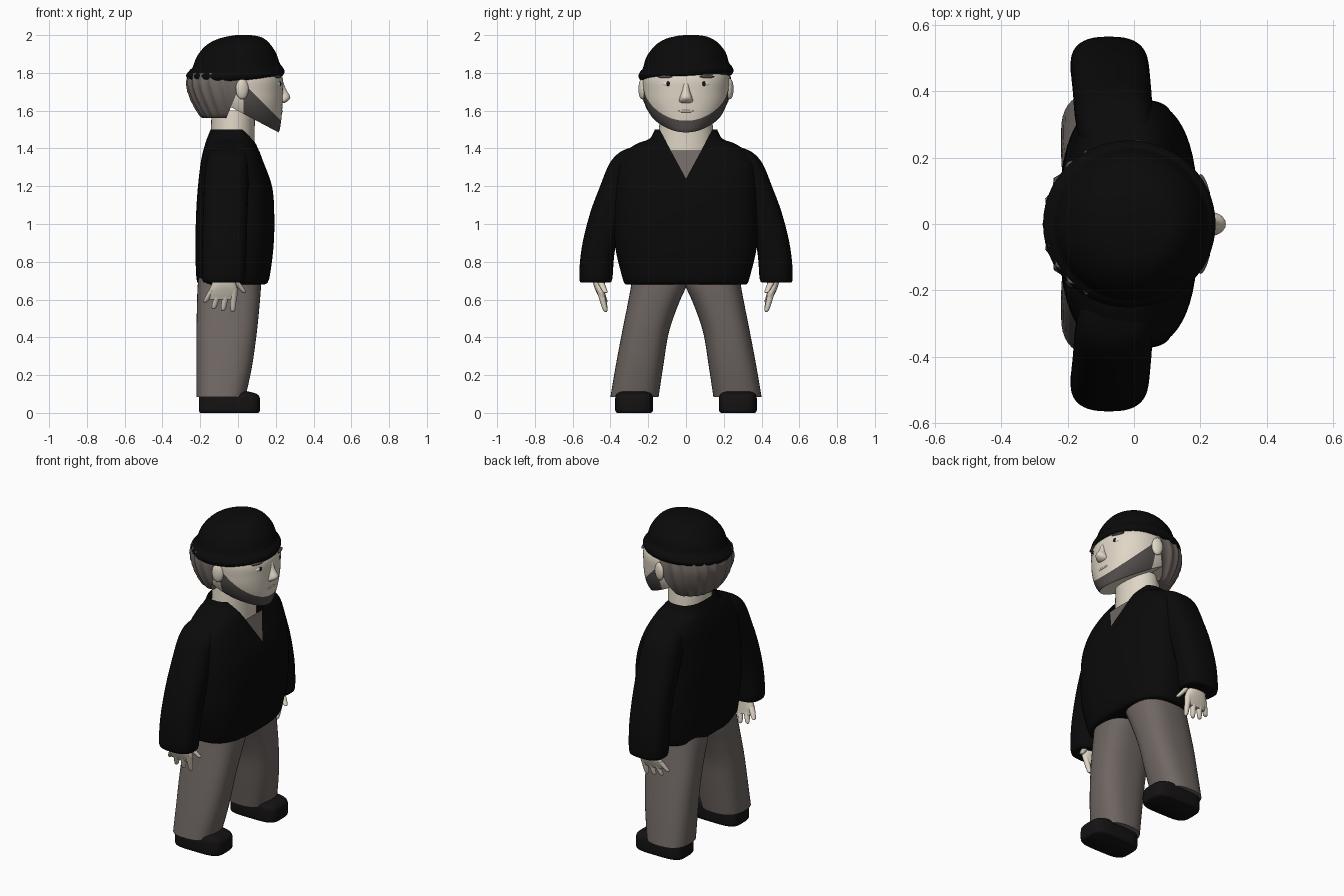
import bpy, bmesh, math
from mathutils import Vector, Matrix

cube = bpy.data.objects.get("Cube")
if cube:
    bpy.data.objects.remove(cube, do_unlink=True)


def material(name, *rgb):
    mat = bpy.data.materials.new(name)
    mat.use_nodes = True
    color = (*rgb, 1)
    mat.diffuse_color = color
    bsdf = mat.node_tree.nodes["Principled BSDF"]
    bsdf.inputs["Base Color"].default_value = color
    bsdf.inputs["Roughness"].default_value = .8
    return mat


SKIN = material("skin", .74, .67, .56)
BLACK = material("black wool", .003, .003, .003)
LEATHER = material("shoe leather", .007, .006, .006)
CLOTH = material("grey trousers", .16, .135, .125)
HAIR = material("grey hair", .16, .135, .12)
BEARD = material("dark grey beard", .085, .075, .073)
WHITE = material("eye white", .8, .78, .74)
DARK = material("dark iris", .01, .008, .007)
LIPS = material("lips", .6, .49, .42)


def spline(rings, steps):
    """Smoothly interpolate a list of rings (Catmull-Rom)."""
    pts = [Vector(r) for r in rings]
    pts = [pts[0]] + pts + [pts[-1]]
    out = []
    for a, b, c, d in zip(pts, pts[1:], pts[2:], pts[3:]):
        for i in range(steps):
            t = i / steps
            out.append(b + (c - a) * t / 2 + (a * 2 - b * 5 + c * 4 - d) * t**2 / 2
                       + (b * 3 - a - c * 3 + d) * t**3 / 2)
    return out + [pts[-1]]


def loft(rings, n=40, power=2.0, steps=4, caps=True, ridge=None, tilt=(0, 0), side=1):
    """Stack superellipse rings given as (z, x0, x1, y0, y1) or (z, x0, x1, half_width)."""
    rings = [r if len(r) == 5 else (*r[:3], -r[3], r[3]) for r in rings]
    bm = bmesh.new()
    loops = []
    for z, x0, x1, y0, y1 in spline(rings, steps):
        loop = []
        for i in range(n):
            a = math.tau * i / n
            c, s = math.cos(a), math.sin(a)
            k = ridge(a, z) if ridge else 1
            x = (x0 + x1) / 2 + k * (x1 - x0) / 2 * math.copysign(abs(c) ** (2 / power), c)
            y = (y0 + y1) / 2 + k * (y1 - y0) / 2 * math.copysign(abs(s) ** (2 / power), s)
            loop.append(bm.verts.new((x, y * side, z + tilt[0] * x + tilt[1] * y)))
        loops.append(loop)
    for lo, hi in zip(loops, loops[1:]):
        for i in range(n):
            j = (i + 1) % n
            bm.faces.new((lo[i], lo[j], hi[j], hi[i]))
    if caps:
        bm.faces.new(loops[0])
        bm.faces.new(loops[-1])
    return bm


def cut(bm, point, normal, clear=False):
    """Slice along a plane; optionally drop the part behind it."""
    geom = bm.verts[:] + bm.edges[:] + bm.faces[:]
    bmesh.ops.bisect_plane(bm, geom=geom, plane_co=point, plane_no=normal, clear_inner=clear)
    if clear:
        bmesh.ops.holes_fill(bm, edges=[e for e in bm.edges if e.is_boundary])


def finish(name, bm, *mats, angle=45):
    bmesh.ops.recalc_face_normals(bm, faces=bm.faces[:])
    mesh = bpy.data.meshes.new(name)
    bm.to_mesh(mesh)
    bm.free()
    for mat in mats:
        mesh.materials.append(mat)
    mesh.shade_smooth()
    mesh.set_sharp_from_angle(angle=math.radians(angle))
    obj = bpy.data.objects.new(name, mesh)
    bpy.context.collection.objects.link(obj)
    return obj


def ball(name, mat, center, size, turn=0):
    bm = bmesh.new()
    bmesh.ops.create_uvsphere(bm, u_segments=20, v_segments=12, radius=1)
    bm.transform(Matrix.Translation(center) @ Matrix.Rotation(turn, 4, "Z")
                 @ Matrix.Diagonal((*size, 1)))
    return finish(name, bm, mat)


# Sweater body with a V neck showing the undershirt
torso = loft([(.68, -.2, .14, .32), (.71, -.22, .165, .335), (.88, -.225, .188, .375),
              (1.05, -.222, .192, .38), (1.2, -.212, .18, .375), (1.34, -.195, .13, .36),
              (1.42, -.175, .1, .27), (1.45, -.165, .085, .195), (1.5, -.145, .055, .165)],
             n=56, power=2.7, caps=False)
SLOPE, V_TIP, SHIRT_TOP = .54, 1.24, 1.39
for s in (1, -1):
    cut(torso, (0, 0, V_TIP), (0, s, -SLOPE))
cut(torso, (0, 0, SHIRT_TOP), (0, 0, 1))
opening = []
for f in torso.faces:
    p = f.calc_center_median()
    if p.x > -.02 and abs(p.y) < (p.z - V_TIP) * SLOPE:
        f.material_index = 1
        if p.z > SHIRT_TOP:
            opening.append(f)
bmesh.ops.delete(torso, geom=opening, context="FACES")
low = min(v.co.z for v in torso.verts)
hem = [e for e in torso.edges if all(abs(v.co.z - low) < .001 for v in e.verts)]
bmesh.ops.contextual_create(torso, geom=hem)
finish("sweater_body", torso, BLACK, CLOTH)

# Neck
finish("neck", loft([(1.33, -.15, .09, .15), (1.45, -.145, .088, .147), (1.6, -.14, .09, .135)]), SKIN)

# Limbs, one set per side
for side, label in ((1, "left_"), (-1, "right_")):
    finish(label + "sleeve", loft([
        (.69, -.17, .02, .41, .545), (.71, -.19, .038, .39, .565), (.87, -.19, .045, .375, .553),
        (1.05, -.185, .05, .32, .51), (1.2, -.18, .055, .25, .455), (1.32, -.17, .055, .2, .405),
        (1.38, -.15, .045, .19, .35), (1.41, -.11, .01, .21, .28)], power=2.6, side=side), BLACK)
    finish(label + "trouser_leg", loft([
        (.085, -.22, .04, .145, .4), (.25, -.22, .075, .12, .372), (.43, -.22, .1, .09, .338),
        (.58, -.217, .115, .038, .308), (.68, -.213, .122, -.005, .29),
        (.76, -.2, .12, -.01, .28)], power=2.6, side=side), CLOTH)
    finish(label + "shoe", loft([
        (0, -.2, .108, .185, .365), (.015, -.207, .116, .175, .375), (.075, -.207, .116, .175, .375),
        (.1, -.203, .1, .182, .368), (.112, -.19, .06, .2, .35)], power=4, side=side), LEATHER)
    finish(label + "palm", loft([
        (.6, -.15, -.01, .425, .455), (.64, -.155, .0, .428, .475), (.68, -.14, -.01, .43, .49),
        (.74, -.12, -.03, .43, .5)], n=20, power=2.4, side=side), SKIN)
    # Fingers hang down and fan out, the thumb points forward
    fingers = (("little_finger", -.135, -.175, .585), ("ring_finger", -.1, -.13, .55),
               ("middle_finger", -.06, -.08, .54), ("index_finger", -.022, -.028, .535),
               ("thumb", -.015, .035, .635))
    for name, root, tip, low in fingers:
        rings = []
        for t, r in ((0, .006), (.12, .013), (.6, .017), (1, .019)):
            x = tip + (root - tip) * t
            y = .425 + .03 * t
            rings.append((low + (.65 - low + (.05 if name == "thumb" else 0)) * t,
                          x - r, x + r, y - r, y + r))
        finish(label + name, loft(rings, n=12, side=side), SKIN)

# Head, with the beard cut into the jaw
head = loft([(1.475, .0, .2, .06), (1.49, -.04, .218, .1), (1.53, -.1, .226, .15),
             (1.58, -.15, .232, .19), (1.64, -.19, .236, .217), (1.7, -.21, .238, .226),
             (1.78, -.22, .235, .228), (1.86, -.19, .19, .19)], n=64, power=2.2)
cut(head, (.22, 0, 1.482), (.53, 0, 1), clear=True)
cut(head, (.24, 0, 1.535), (1, 0, 1))
cut(head, (.03, 0, 1.6), (1, 0, 0))
for f in head.faces:
    p = f.calc_center_median()
    if p.x > .03 and p.x + p.z < .24 + 1.535 and f.normal.z > -.8:
        f.material_index = 1
finish("head", head, SKIN, BEARD)

# Face details
finish("nose", loft([(1.64, .2, .245, .024), (1.65, .2, .262, .036), (1.672, .2, .277, .032),
                     (1.71, .2, .256, .02), (1.76, .2, .236, .016)], n=20), SKIN)
ball("lips", LIPS, (.225, 0, 1.597), (.012, .048, .009))
for side, label in ((1, "left_"), (-1, "right_")):
    turn = side * .3
    ball(label + "eye", WHITE, (.212, side * .095, 1.742), (.014, .033, .015), turn)
    ball(label + "iris", DARK, (.22, side * .094, 1.743), (.009, .013, .013), turn)
    ball(label + "eyebrow", BEARD, (.212, side * .11, 1.78), (.012, .042, .008), turn)
    ball(label + "ear", SKIN, (.022, side * .232, 1.715), (.035, .018, .055), side * -.3)


# Combed hair around the back of the head
def strands(a, z):
    return 1 - .045 * abs(math.sin(a * 11 + z * 9))


hair = loft([(1.56, -.19, .1, .165), (1.585, -.215, .14, .195), (1.66, -.255, .18, .23),
             (1.74, -.277, .2, .243), (1.8, -.265, .2, .235)], n=176, power=2.2, ridge=strands)
cut(hair, (.03, 0, 1.78), (-1, 0, .42), clear=True)
finish("hair", hair, HAIR, angle=60)

# Cap with a rolled rim, worn slightly tilted
finish("cap", loft([(1.77, -.24, .215, .22), (1.778, -.266, .238, .242), (1.8, -.274, .246, .252),
                    (1.825, -.255, .234, .24), (1.84, -.24, .222, .228), (1.9, -.215, .2, .208),
                    (1.955, -.165, .162, .163), (1.985, -.1, .12, .11), (1.998, -.03, .06, .045)],
                   n=56, tilt=(.04, .06)), BLACK)
